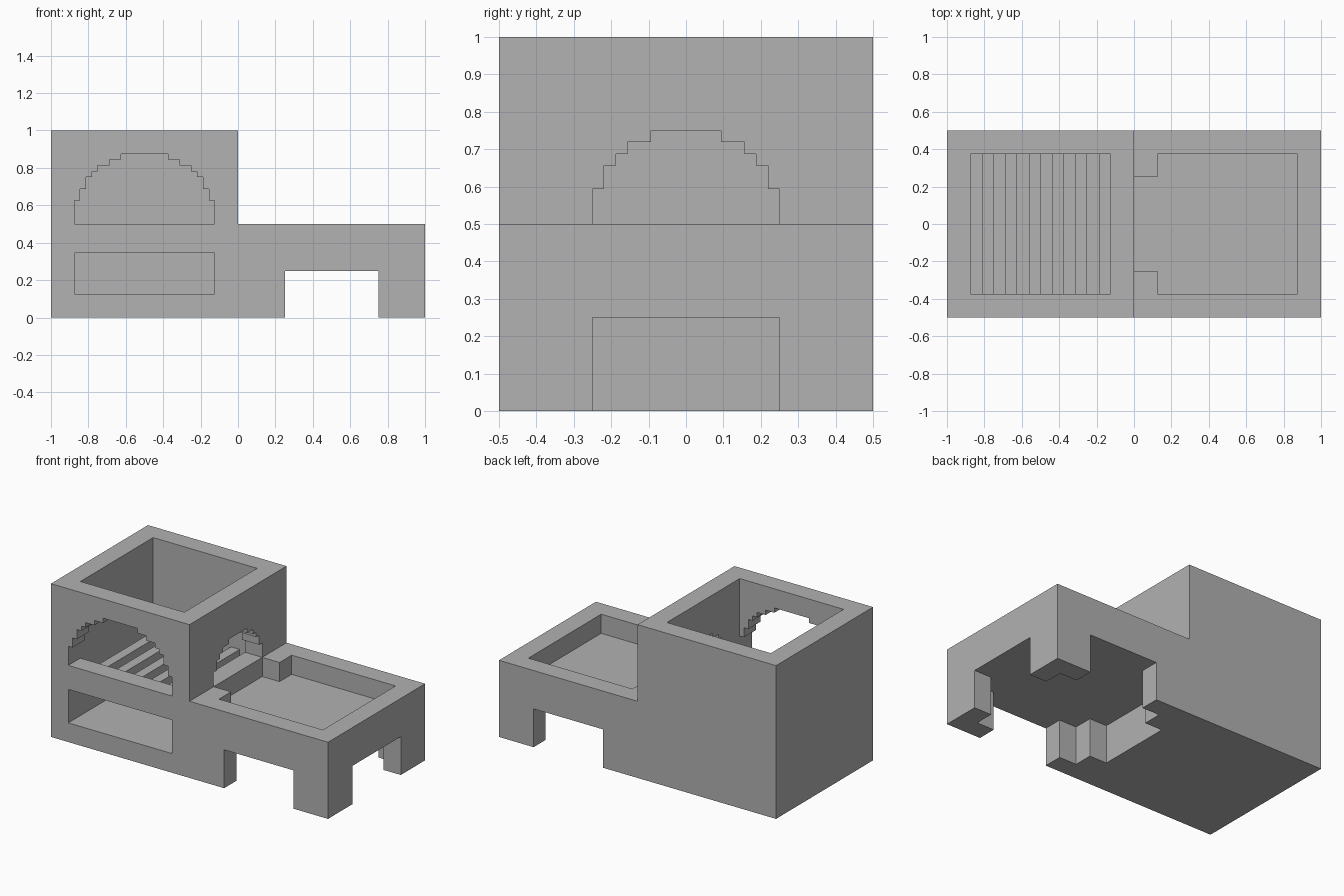
import bpy
import bmesh
from mathutils import Vector

cube = bpy.data.objects.get("Cube")
if cube:
    bpy.data.objects.remove(cube, do_unlink=True)

stone = bpy.data.materials.new("grey stone")
stone.use_nodes = True
grey = (0.445, 0.445, 0.445, 1)
stone.diffuse_color = grey
stone.node_tree.nodes["Principled BSDF"].inputs["Base Color"].default_value = grey

U = 1 / 32  # grid step


def prism(name, outline, axis, lo, hi):
    """Extrude a 2D outline along an axis from lo to hi."""
    place = {"x": lambda a, b: (lo, a, b),
             "y": lambda a, b: (a, lo, b),
             "z": lambda a, b: (a, b, lo)}[axis]
    push = Vector([(hi - lo) * (axis == k) for k in "xyz"])
    bm = bmesh.new()
    face = bm.faces.new([bm.verts.new(place(a, b)) for a, b in outline])
    new = bmesh.ops.extrude_face_region(bm, geom=[face])["geom"]
    bmesh.ops.translate(bm, vec=push, verts=[v for v in new if isinstance(v, bmesh.types.BMVert)])
    bmesh.ops.recalc_face_normals(bm, faces=bm.faces)
    mesh = bpy.data.meshes.new(name)
    bm.to_mesh(mesh)
    bm.free()
    mesh.materials.append(stone)
    obj = bpy.data.objects.new(name, mesh)
    bpy.context.collection.objects.link(obj)
    return obj


def box(name, x0, x1, y0, y1, z0, z1):
    return prism(name, [(x0, y0), (x1, y0), (x1, y1), (x0, y1)], "z", z0, z1)


def cut(body, cutter):
    """Subtract the cutter, then discard it."""
    mod = body.modifiers.new("cut", "BOOLEAN")
    mod.operation = "DIFFERENCE"
    mod.solver = "EXACT"
    mod.object = cutter
    bpy.context.view_layer.objects.active = body
    bpy.ops.object.modifier_apply(modifier=mod.name)
    bpy.data.objects.remove(cutter, do_unlink=True)


def stepped_arch(centre, base, steps):
    """Outline of a stepped arch; steps are (half width, top) in grid units."""
    side, z = [], base
    for half, top in steps:
        side += [(half * U, z), (half * U, top * U)]
        z = top * U
    return ([(centre + h, v) for h, v in side]
            + [(centre - h, v) for h, v in reversed(side)])


# Body: tall tower joined to a low table
body = prism("body", [(-1, 0), (1, 0), (1, 0.5), (0, 0.5), (0, 1), (-1, 1)],
             "y", -0.5, 0.5)

# Tower shaft and the ash slot below the front arch
cut(body, box("shaft", -0.875, -0.125, -0.375, 0.375, 0.125, 1.1))
cut(body, box("ash_slot", -0.875, -0.125, -0.6, -0.3, 0.125, 11 * U))

# Arched openings in the front and table-side walls
front = [(12, 20), (11, 22), (10, 24), (9, 25), (8, 26), (6, 27), (4, 28)]
side = [(8, 19), (7, 21), (6, 22), (5, 23), (3, 24)]
cut(body, prism("front_arch", stepped_arch(-0.5, 0.5, front), "y", -0.6, -0.3))
cut(body, prism("side_arch", stepped_arch(0, 0.5, side), "x", -0.2, 0.1))

# Table basin above and hollow below share a notched outline
notched = [(0, -0.25), (0.125, -0.25), (0.125, -0.375), (0.875, -0.375),
           (0.875, 0.375), (0.125, 0.375), (0.125, 0.25), (0, 0.25)]
cut(body, prism("basin", notched, "z", 0.375, 0.6))
cut(body, prism("hollow", notched, "z", -0.1, 0.25))

# Openings between the legs
cut(body, box("leg_gap_sides", 0.25, 0.75, -0.6, 0.6, -0.1, 0.25))
cut(body, box("leg_gap_end", 0.5, 1.1, -0.25, 0.25, -0.1, 0.25))

# Grate bars across the shaft
for i in range(6):
    x = -0.875 + (4 * i + 2) * U
    box(f"grate_bar_{i + 1}", x, x + 2 * U, -0.375, 0.375, 11 * U, 14 * U)
